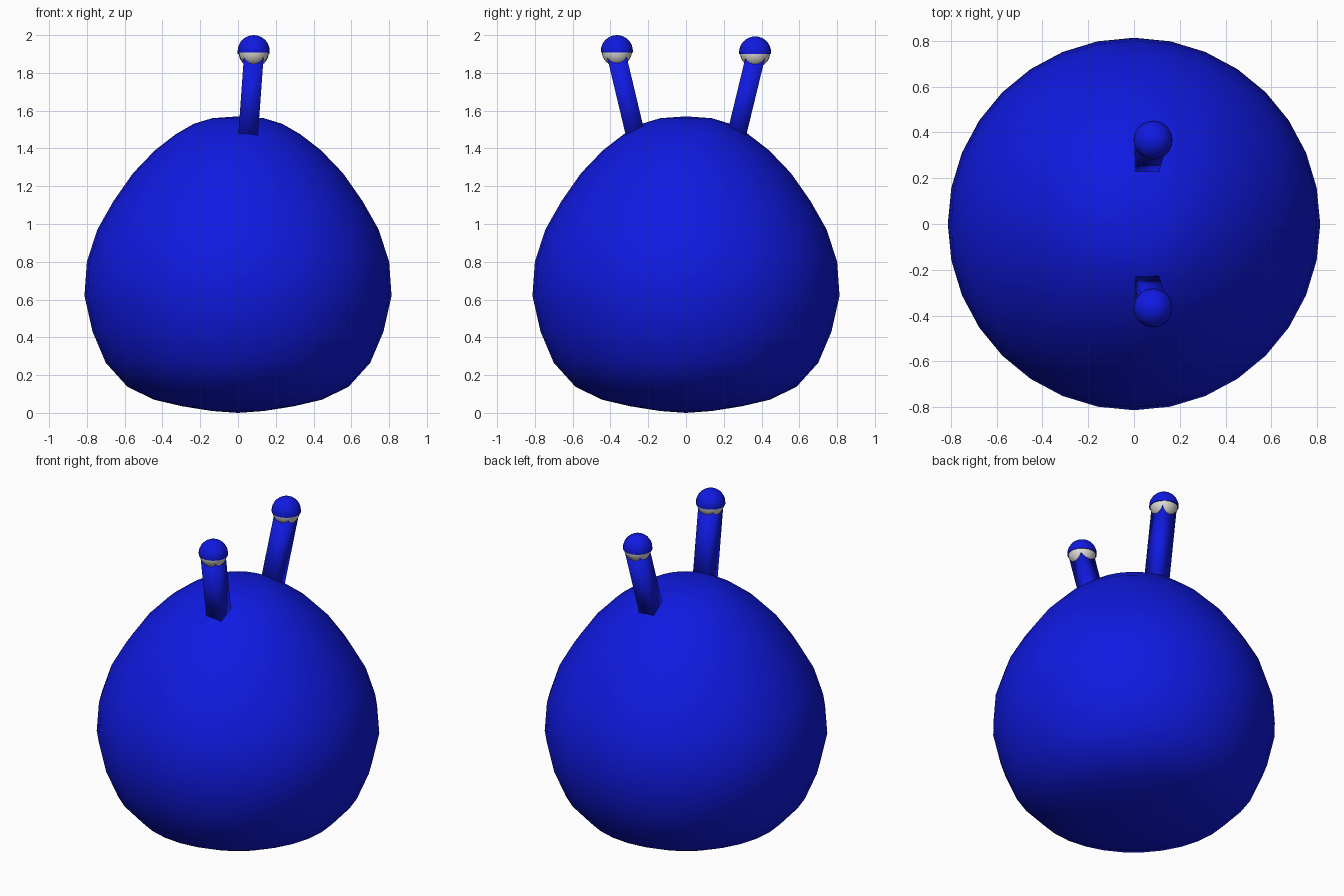
import bpy, bmesh, math
from mathutils import Vector

if "Cube" in bpy.data.objects:
    bpy.data.objects.remove(bpy.data.objects["Cube"])


def material(name, color):
    m = bpy.data.materials.new(name)
    m.diffuse_color = color
    m.use_nodes = True
    m.node_tree.nodes["Principled BSDF"].inputs["Base Color"].default_value = m.diffuse_color
    return m


BLUE = material("blue", (0.005, 0.01, 0.75, 1))
WHITE = material("off_white", (0.75, 0.73, 0.68, 1))


def finish(name, bm, mat):
    bmesh.ops.recalc_face_normals(bm, faces=bm.faces)
    for f in bm.faces:
        f.smooth = True
    me = bpy.data.meshes.new(name)
    bm.to_mesh(me)
    bm.free()
    me.materials.append(mat)
    ob = bpy.data.objects.new(name, me)
    bpy.context.collection.objects.link(ob)
    return ob


def ball(name, center, radius, mat, cut=False):
    bm = bmesh.new()
    bmesh.ops.create_uvsphere(bm, u_segments=24, v_segments=16, radius=radius)
    if cut:
        # keep only the upper half
        bmesh.ops.bisect_plane(bm, geom=bm.verts[:] + bm.edges[:] + bm.faces[:],
                               plane_co=(0, 0, -0.008), plane_no=(0, 0, 1),
                               clear_inner=True)
        bmesh.ops.holes_fill(bm, edges=[e for e in bm.edges if e.is_boundary])
    bmesh.ops.translate(bm, verts=bm.verts, vec=center)
    ob = finish(name, bm, mat)
    if cut:
        ob.data.set_sharp_from_angle(angle=math.radians(50))


# Body: rounded egg profile spun around z
profile = [(0, 0), (0.137, 0.01), (0.295, 0.035), (0.445, 0.07), (0.585, 0.138),
           (0.70, 0.265), (0.77, 0.43), (0.813, 0.62), (0.80, 0.80), (0.745, 0.97),
           (0.66, 1.12), (0.555, 1.27), (0.44, 1.39), (0.33, 1.475), (0.235, 1.53),
           (0.137, 1.56), (0, 1.57)]
bm = bmesh.new()
vs = [bm.verts.new((r, 0, z)) for r, z in profile]
es = [bm.edges.new(p) for p in zip(vs, vs[1:])]
bmesh.ops.spin(bm, geom=vs + es, cent=(0, 0, 0), axis=(0, 0, 1),
               angle=2 * math.pi, steps=32)
bmesh.ops.remove_doubles(bm, verts=bm.verts, dist=0.001)
finish("body", bm, BLUE)

# Eye stalks with eyeballs and half-closed lids
for side, label, top in ((-1, "front", 1.915), (1, "back", 1.908)):
    eye = Vector((0.083, side * 0.366, top))
    base = Vector((0.05, side * 0.255, 1.42))
    h = 0.052
    bm = bmesh.new()
    bmesh.ops.create_cube(bm, size=2 * h)
    for v in bm.verts:
        end = eye if v.co.z > 0 else base
        v.co = Vector((v.co.x + end.x, v.co.y + end.y,
                       end.z - (0.03 if v.co.z > 0 else 0)))
    finish(label + "_stalk", bm, BLUE)
    ball(label + "_eyeball", eye, 0.08, WHITE)
    ball(label + "_eyelid", eye, 0.085, BLUE, cut=True)
